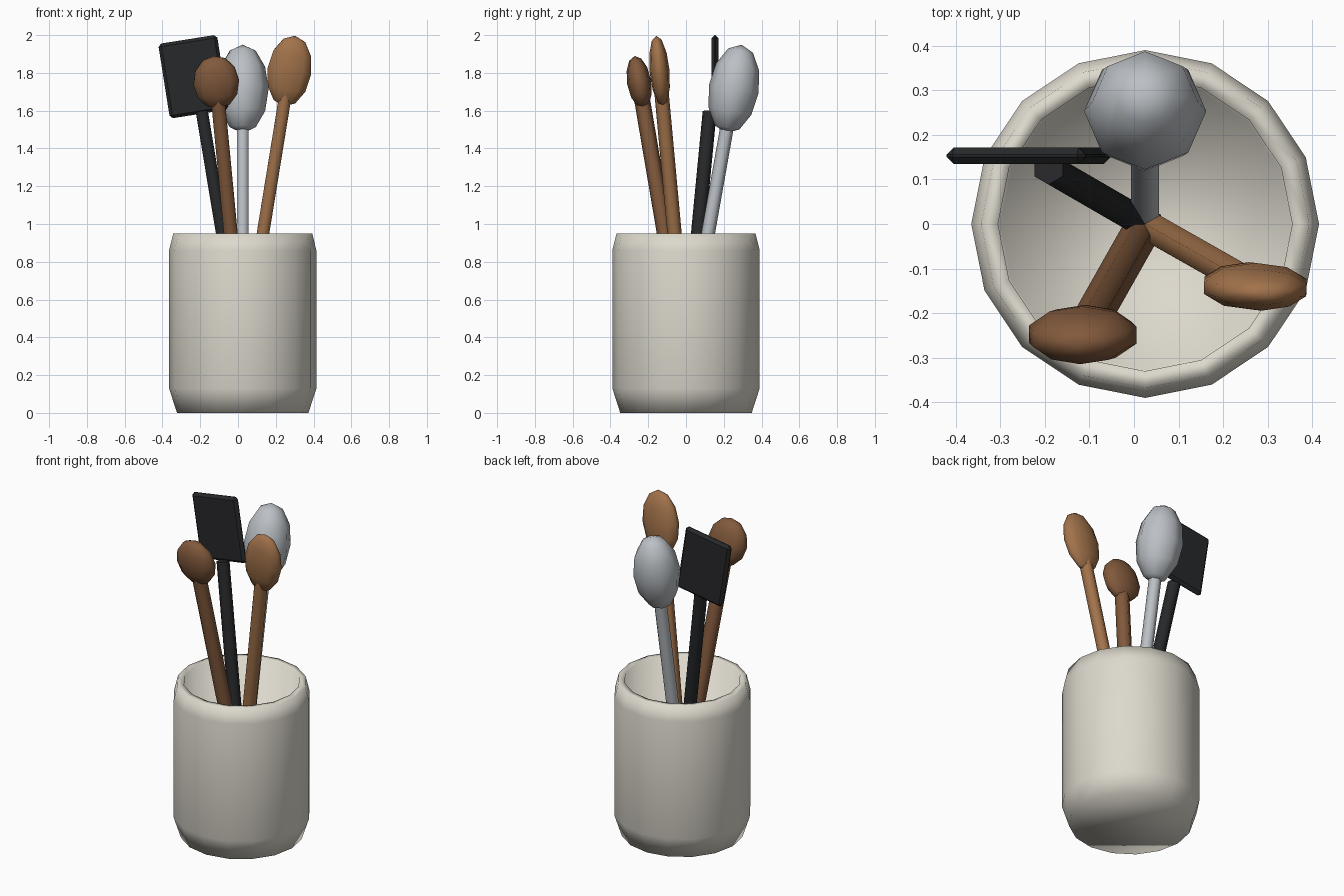
import bpy, bmesh, math
from mathutils import Vector, Matrix

if "Cube" in bpy.data.objects:
    bpy.data.objects.remove(bpy.data.objects["Cube"])

PIVOT = Vector((0.025, 0, 0.29))


def material(name, rgb):
    m = bpy.data.materials.new(name)
    m.diffuse_color = (*rgb, 1)
    m.use_nodes = True
    m.node_tree.nodes["Principled BSDF"].inputs["Base Color"].default_value = m.diffuse_color
    return m


CERAMIC = material("ceramic", (0.72, 0.69, 0.61))
WOOD = material("light_wood", (0.36, 0.17, 0.07))
DARK_WOOD = material("dark_wood", (0.22, 0.10, 0.045))
STEEL = material("steel", (0.50, 0.53, 0.56))
BLACK = material("black_plastic", (0.02, 0.021, 0.023))


def finish(name, bm, mat, angle=None):
    bmesh.ops.recalc_face_normals(bm, faces=bm.faces)
    me = bpy.data.meshes.new(name)
    bm.to_mesh(me)
    bm.free()
    ob = bpy.data.objects.new(name, me)
    bpy.context.collection.objects.link(ob)
    me.materials.append(mat)
    if angle:
        bpy.ops.object.select_all(action='DESELECT')
        ob.select_set(True)
        bpy.context.view_layer.objects.active = ob
        bpy.ops.object.shade_smooth_by_angle(angle=math.radians(angle))
    return ob


def tilt(direction):
    # shortest rotation from z, so the part does not twist
    return Vector((0, 0, 1)).rotation_difference(direction).to_matrix().to_4x4()


def handle(name, target, top_z, radius, mat):
    # six-sided rod from the pivot toward the head
    d = (Vector(target) - PIVOT).normalized()
    length = (top_z - PIVOT.z) / d.z
    bm = bmesh.new()
    bmesh.ops.create_cone(bm, cap_ends=True, segments=6, radius1=radius,
                          radius2=radius, depth=length,
                          matrix=Matrix.Translation(PIVOT + d * length / 2) @ tilt(d))
    finish(name, bm, mat, 62)


def head(name, center, radii, segments, mat):
    # stretched low-poly ball leaning with its handle
    d = (Vector(center) - PIVOT).normalized()
    bm = bmesh.new()
    bmesh.ops.create_uvsphere(bm, u_segments=segments, v_segments=6, radius=1,
                              matrix=Matrix.Translation(center) @ tilt(d)
                              @ Matrix.Diagonal((*radii, 1)))
    finish(name, bm, mat, 65)


# Pot: 16-sided lathe with inner wall and floor
profile = [(0.348, 0), (0.39, 0.13), (0.39, 0.86), (0.368, 0.95),
           (0.33, 0.95), (0.325, 0.10)]
bm = bmesh.new()
rings = [[bm.verts.new((PIVOT.x + r * math.cos(i * math.tau / 16),
                        r * math.sin(i * math.tau / 16), z)) for i in range(16)]
         for r, z in profile]
for a, b in zip(rings, rings[1:]):
    for i in range(16):
        j = (i + 1) % 16
        bm.faces.new((a[i], a[j], b[j], b[i]))
bm.faces.new(rings[0])
bm.faces.new(rings[-1])
finish("pot", bm, CERAMIC, 95)

# Spoons and ladle: name, head centre, head radii, sides, handle top, handle radius
utensils = [
    ("tall_spoon", (0.272, -0.14, 1.81), (0.122, 0.053, 0.19), 10, 1.69, 0.038, WOOD),
    ("short_spoon", (-0.115, -0.248, 1.75), (0.127, 0.064, 0.142), 10, 1.67, 0.042, DARK_WOOD),
    ("ladle", (0.025, 0.253, 1.715), (0.137, 0.133, 0.238), 8, 1.56, 0.036, STEEL),
]
for name, center, radii, sides, top, radius, mat in utensils:
    handle(name + "_handle", center, top, radius, mat)
    head(name + "_head", center, radii, sides, mat)

# Spatula: handle and bevelled flat blade
handle("spatula_handle", (-0.222, 0.143, 1.78), 1.595, 0.037, BLACK)
bm = bmesh.new()
bmesh.ops.create_cube(bm, size=1, matrix=Matrix.Translation((-0.236, 0.153, 1.78))
                      @ Matrix.Rotation(math.radians(-9), 4, 'Y')
                      @ Matrix.Diagonal((0.315, 0.037, 0.40, 1)))
bmesh.ops.bevel(bm, geom=bm.edges[:], offset=0.016, segments=1,
                affect='EDGES', clamp_overlap=True)
finish("spatula_blade", bm, BLACK)
